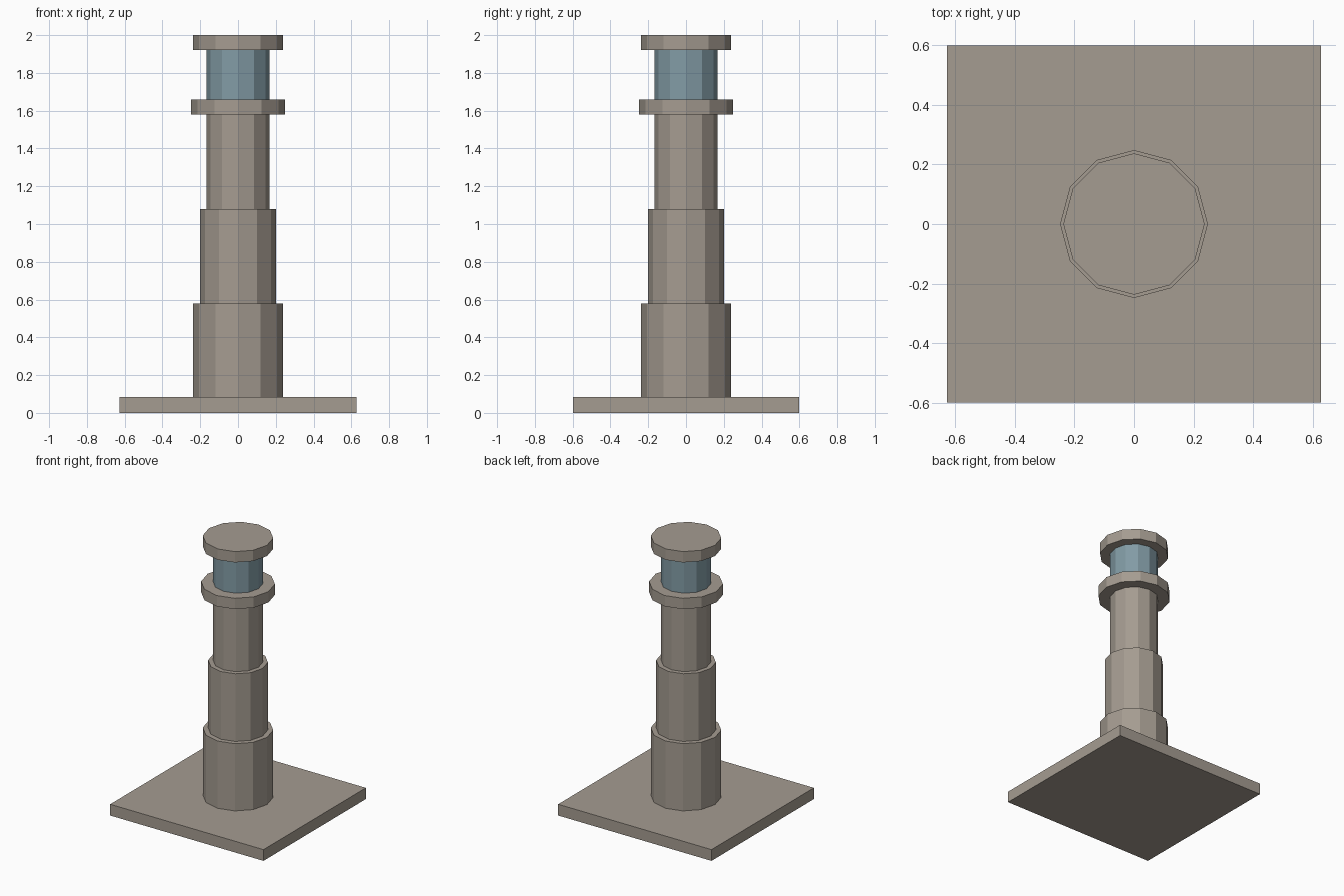
import bpy

cube = bpy.data.objects.get("Cube")
if cube:
    bpy.data.objects.remove(cube, do_unlink=True)


def make_material(name, rgb):
    mat = bpy.data.materials.new(name)
    mat.use_nodes = True
    colour = (*rgb, 1.0)
    mat.diffuse_color = colour
    mat.node_tree.nodes["Principled BSDF"].inputs["Base Color"].default_value = colour
    return mat


stone = make_material("warm grey stone", (0.376, 0.332, 0.283))
glass = make_material("blue grey glass", (0.223, 0.328, 0.376))


def finish(name, mat):
    obj = bpy.context.object
    obj.name = obj.data.name = name
    obj.data.materials.append(mat)
    return obj


def drum(name, radius, bottom, top, mat):
    """Twelve-sided upright drum with a corner on each axis."""
    bpy.ops.mesh.primitive_cylinder_add(
        vertices=12, radius=radius, depth=top - bottom,
        location=(0, 0, (bottom + top) / 2))
    return finish(name, mat)


# Square-cornered ground slab
SLAB_TOP = 0.083
bpy.ops.mesh.primitive_cube_add(size=1, location=(0, 0, SLAB_TOP / 2))
slab = finish("base_slab", stone)
slab.scale = (1.254, 1.196, SLAB_TOP)
bpy.ops.object.transform_apply(location=False, rotation=False, scale=True)

# Tower stacked upwards: name, radius, top height, material
level = SLAB_TOP
for name, radius, top, mat in (
    ("lower_tower", 0.237, 0.58, stone),
    ("middle_tower", 0.201, 1.08, stone),
    ("upper_tower", 0.167, 1.58, stone),
    ("gallery", 0.248, 1.66, stone),
    ("lantern_room", 0.167, 1.92, glass),
    ("roof_cap", 0.237, 2.0, stone),
):
    drum(name, radius, level, top, mat)
    level = top
